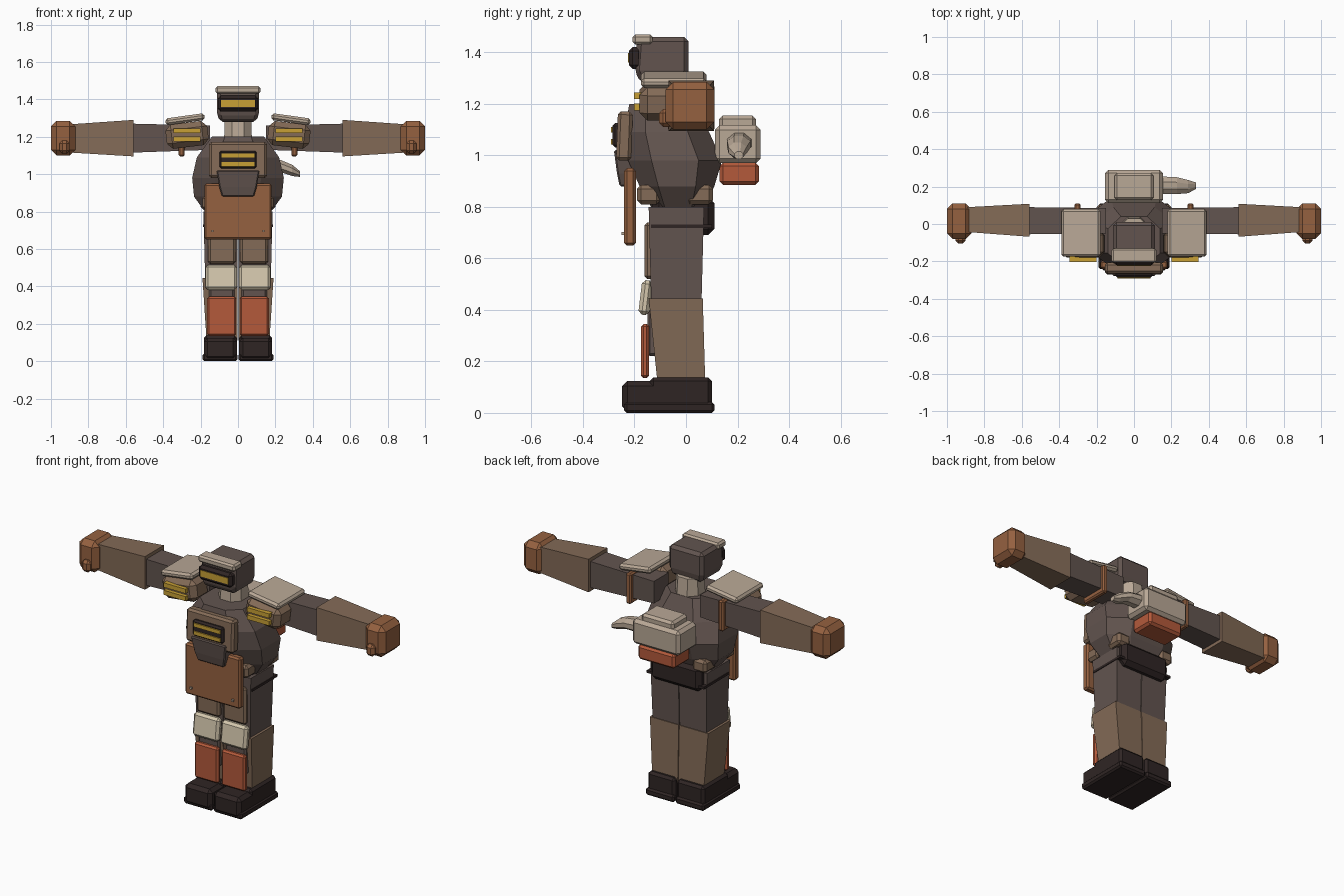
import bpy
import bmesh
from mathutils import Matrix, Vector

default_cube = bpy.data.objects.get("Cube")
if default_cube:
    bpy.data.objects.remove(default_cube, do_unlink=True)


def material(name, hex_code):
    """Flat material from an sRGB hex code, stored as linear values."""
    channels = [c / 255 for c in bytes.fromhex(hex_code)]
    colour = [((c + .055) / 1.055) ** 2.4 for c in channels] + [1]
    mat = bpy.data.materials.new(name)
    mat.use_nodes = True
    mat.diffuse_color = colour
    mat.node_tree.nodes["Principled BSDF"].inputs["Base Color"].default_value = colour
    return mat


CLOTH = material("dark brown cloth", "62544f")
LEATHER = material("mid brown leather", "846b57")
RUST = material("orange brown leather", "956140")
CREAM = material("cream pad", "d3c6ac")
RED = material("brick red", "b45a3b")
BLACK = material("near black", "2f2524")
YELLOW = material("yellow light", "c8a035")
STONE = material("pale stone", "b9a896")


def finish(name, bm, mat, bevel=0):
    bmesh.ops.recalc_face_normals(bm, faces=bm.faces)
    mesh = bpy.data.meshes.new(name)
    bm.to_mesh(mesh)
    bm.free()
    mesh.materials.append(mat)
    obj = bpy.data.objects.new(name, mesh)
    bpy.context.collection.objects.link(obj)
    if bevel:
        mod = obj.modifiers.new("chamfer", "BEVEL")
        mod.width = bevel
        mod.segments = 1
        mod.limit_method = "ANGLE"


def sides(name, paired):
    """Give a name and a mirroring sign for each copy of a part."""
    return (("left_" + name, 1), ("right_" + name, -1)) if paired else ((name, 1),)


def box(name, x, y, z, mat, bevel=0, paired=False, tilt=0, axis="Y"):
    """Chamfered box between ranges, tilted about its own centre."""
    for label, sign in sides(name, paired):
        centre = Vector((sign * sum(x) / 2, sum(y) / 2, sum(z) / 2))
        size = Vector((x[1] - x[0], y[1] - y[0], z[1] - z[0]))
        angle = tilt * sign if axis == "Y" else tilt
        place = Matrix.Translation(centre) @ Matrix.Rotation(angle, 4, axis)
        bm = bmesh.new()
        bmesh.ops.create_cube(bm, size=1, matrix=place @ Matrix.Diagonal(size).to_4x4())
        finish(label, bm, mat, bevel)


def loft(name, rings, mat, along="z", cut=1, bevel=0, paired=False):
    """Skin over rings (position, u range, v range); cut < 1 gives octagons."""
    corners = [(1, 1), (-1, 1), (-1, -1), (1, -1)]
    if cut < 1:
        corners = [(1, cut), (cut, 1), (-cut, 1), (-1, cut),
                   (-1, -cut), (-cut, -1), (cut, -1), (1, -cut)]
    for label, sign in sides(name, paired):
        bm = bmesh.new()
        skins = []
        for pos, u, v in rings:
            ring = []
            for cu, cv in corners:
                a = (u[0] + u[1] + cu * (u[1] - u[0])) / 2
                b = (v[0] + v[1] + cv * (v[1] - v[0])) / 2
                co = (a, b, pos) if along == "z" else (pos, a, b)
                ring.append(bm.verts.new((sign * co[0], co[1], co[2])))
            skins.append(ring)
        for low, high in zip(skins, skins[1:]):
            for i in range(len(low)):
                j = (i + 1) % len(low)
                bm.faces.new((low[i], low[j], high[j], high[i]))
        bm.faces.new(skins[0])
        bm.faces.new(skins[-1])
        finish(label, bm, mat, bevel)


# Head, visor and neck
loft("head", [(1.28, (-.1, .1), (-.175, 0)),
              (1.33, (-.112, .112), (-.2, .01)),
              (1.46, (-.112, .112), (-.19, .01))], CLOTH, bevel=.018)
box("brow", (-.12, .12), (-.207, -.13), (1.43, 1.47), STONE, .01)
box("visor", (-.108, .108), (-.222, -.17), (1.335, 1.42), BLACK, .015)
box("visor_light", (-.092, .092), (-.225, -.215), (1.36, 1.397), YELLOW)
loft("neck", [(1.17, (-.075, .075), (-.12, .04)),
              (1.3, (-.07, .07), (-.11, .03))], STONE, cut=.45)

# Faceted torso
loft("torso", [(.79, (-.17, .17), (-.13, .07)),
               (.88, (-.235, .235), (-.18, .11)),
               (.98, (-.245, .245), (-.225, .14)),
               (1.09, (-.22, .22), (-.24, .09)),
               (1.2, (-.14, .14), (-.22, .04))], CLOTH, cut=.5)

# Chest plate with lights, bib and apron
box("chest_plate", (-.155, .155), (-.268, -.21), (.98, 1.17), LEATHER, .012, tilt=-.04, axis="X")
box("chest_panel", (-.1, .1), (-.285, -.25), (1.03, 1.125), BLACK, .01)
for label, height in (("upper", 1.1), ("lower", 1.053)):
    box(label + "_chest_light", (-.087, .087), (-.292, -.283),
        (height - .011, height + .011), YELLOW)
loft("bib", [(.88, (-.085, .085), (-.258, -.2)),
             (.93, (-.1, .1), (-.268, -.2)),
             (1.02, (-.115, .115), (-.28, -.2))], CLOTH, bevel=.006)
box("apron", (-.18, .18), (-.24, -.195), (.65, .95), RUST, .01)
box("apron_rivet", (.13, .142), (-.25, -.235), (.69, .702), STONE, paired=True)

# Pelvis and belt pouches
box("pelvis", (-.165, .165), (-.13, .11), (.69, .84), BLACK, .025)
box("hip_band", (-.187, .187), (-.135, .1), (.718, .732), BLACK)
box("front_pouch", (.1, .19), (-.19, -.1), (.81, .885), LEATHER, .015, True)
box("back_pouch", (.11, .2), (.0, .105), (.81, .885), LEATHER, .015, True)

# Legs with their plates
loft("thigh", [(.42, (.002, .175), (-.135, .06)),
               (.8, (.002, .185), (-.145, .07))], CLOTH, paired=True)
loft("shin", [(.11, (.002, .168), (-.11, .075)),
              (.445, (.002, .19), (-.145, .065))], LEATHER, paired=True)
box("shin_backing", (.02, .155), (-.15, -.1), (.22, .42), CLOTH, .01, True)
box("thigh_plate", (.012, .16), (-.162, -.12), (.52, .74), LEATHER, .012, True)
box("knee_pad", (.006, .175), (-.178, -.135), (.38, .515), CREAM, .014, True, tilt=-.12, axis="X")
box("shin_plate", (.01, .165), (-.175, -.143), (.135, .345), RED, .01, True)

# Boots
box("boot_ankle", (.006, .183), (-.14, .1), (.02, .138), BLACK, .014, True)
box("boot_toe", (.006, .183), (-.248, -.05), (.005, .124), BLACK, .02, True)
box("boot_sole", (.004, .19), (-.24, .11), (0, .042), BLACK, .01, True)

# Arms and hands
loft("upper_arm", [(.15, (-.05, .085), (1.13, 1.26)),
                   (.57, (-.055, .09), (1.115, 1.27))], CLOTH, "x", paired=True)
loft("forearm", [(.56, (-.068, .108), (1.095, 1.29)),
                 (.89, (-.043, .09), (1.115, 1.267))], LEATHER, "x", paired=True)
box("hand", (.87, 1), (-.08, .11), (1.1, 1.285), RUST, .03, True)
box("thumb", (.9, .955), (-.105, -.05), (1.11, 1.18), RUST, .016, True)

# Shoulder armour, lights and arm straps
box("shoulder_block", (.16, .385), (-.18, -.03), (1.145, 1.275), LEATHER, .03, True, tilt=.12)
box("shoulder_pad", (.178, .388), (-.175, .08), (1.275, 1.312), STONE, .012, True, tilt=.14)
for label, height in (("upper", 1.232), ("lower", 1.188)):
    box(label + "_shoulder_light", (.2, .345), (-.202, -.172),
        (height - .013, height + .013), YELLOW, paired=True)
box("arm_strap", (.285, .318), (-.07, .11), (1.095, 1.275), RUST, .008, True)

# Backpack, lower roll and side horn
box("pack", (-.155, .155), (.112, .29), (.97, 1.117), STONE, .018)
box("pack_lid", (-.105, .105), (.128, .272), (1.1, 1.155), STONE, .014)
box("pack_roll", (-.12, .12), (.13, .283), (.885, .972), RED, .014)
loft("pack_horn", [(.13, (.16, .255), (1.01, 1.09)),
                   (.23, (.16, .25), (1.01, 1.075)),
                   (.29, (.165, .235), (.99, 1.05)),
                   (.332, (.188, .222), (.985, 1.015))], STONE, "x", cut=.4)
